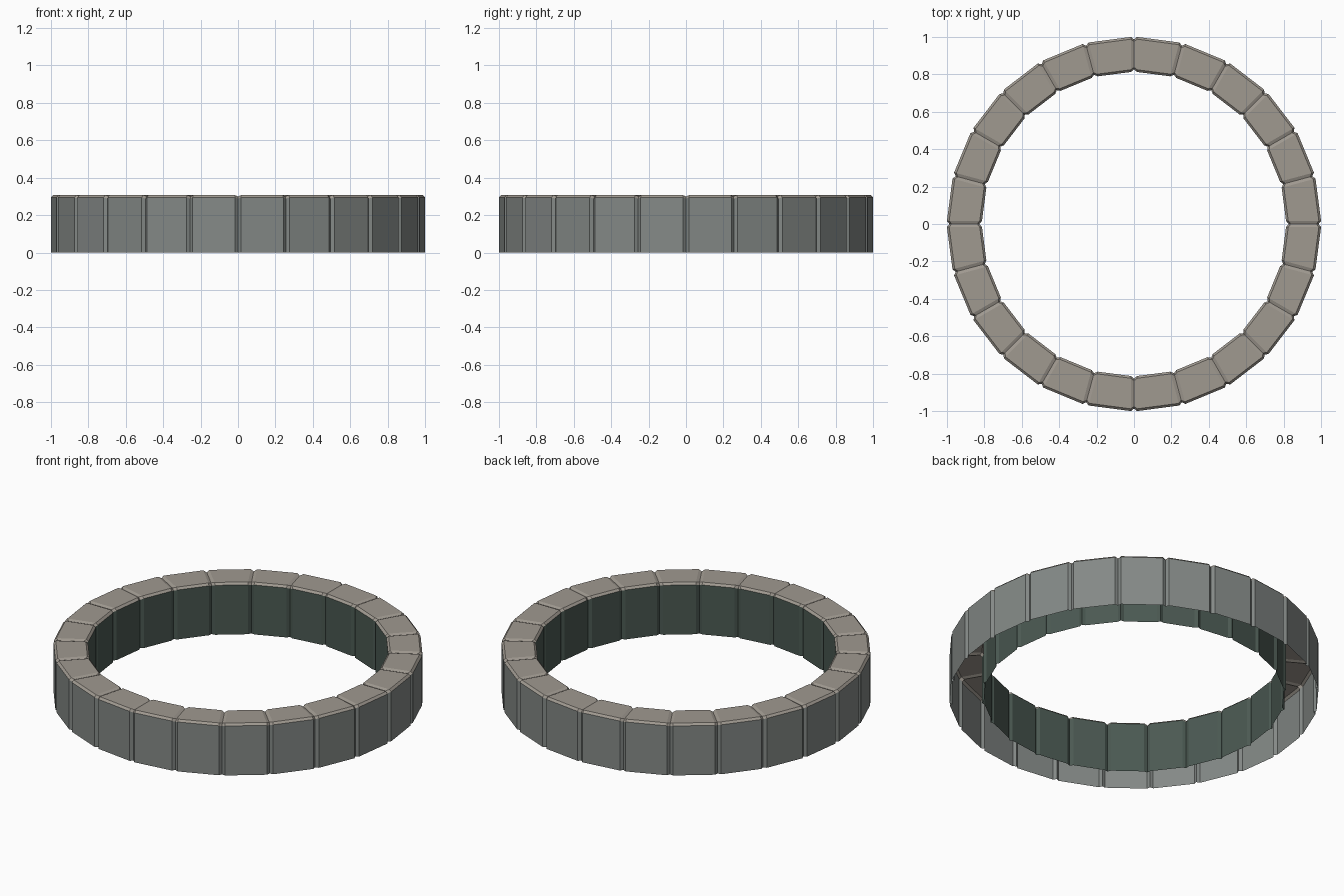
import bpy, bmesh, math
from mathutils import Vector, Matrix

if "Cube" in bpy.data.objects:
    bpy.data.objects.remove(bpy.data.objects["Cube"])

N = 24                      # stone blocks round the ring
STEP = 2 * math.pi / N
OUT, INN = 0.9938, 0.808    # distance of the flat faces from the centre
TOP, BEV, GAP = 0.307, 0.012, 0.017


def material(name, rgb):
    m = bpy.data.materials.new(name)
    m.diffuse_color = (*rgb, 1)
    m.use_nodes = True
    m.node_tree.nodes["Principled BSDF"].inputs["Base Color"].default_value = m.diffuse_color
    return m


def profile(out, inn, top):
    # open-bottomed cross-section: outer wall, chamfer, top, chamfer, inner wall
    return [(out, 0), (out, top - BEV), (out - BEV, top),
            (inn + BEV, top), (inn, top - BEV), (inn, 0)]


bm = bmesh.new()
rings = []
for i in range(N):
    # recessed joint between two blocks
    turn = Matrix.Rotation(i * STEP, 3, 'Z')
    rings.append([bm.verts.new(turn @ Vector((r, 0, z)))
                  for r, z in profile(0.987, 0.826, TOP - 0.007)])
    # both ends of the flat-faced block
    turn = Matrix.Rotation((i + 0.5) * STEP, 3, 'Z')
    for side in (-1, 1):
        rings.append([bm.verts.new(turn @ Vector(
            (r, side * (r * math.tan(STEP / 2) - GAP), z)))
            for r, z in profile(OUT, INN, TOP)])

# skin the sections; colour by strip: outer wall, top with chamfers, inner wall
for i, a in enumerate(rings):
    b = rings[(i + 1) % len(rings)]
    for k, mat in enumerate((1, 0, 0, 0, 2)):
        f = bm.faces.new((a[k], b[k], b[k + 1], a[k + 1]))
        f.material_index = mat
bm.normal_update()

mesh = bpy.data.meshes.new("stone_ring")
bm.to_mesh(mesh)
bm.free()
for m in (material("warm grey stone top", (0.35, 0.32, 0.28)),
          material("grey outer stone", (0.23, 0.25, 0.24)),
          material("dark green grey inner stone", (0.07, 0.10, 0.085))):
    mesh.materials.append(m)
ring = bpy.data.objects.new("stone_ring", mesh)
bpy.context.collection.objects.link(ring)
